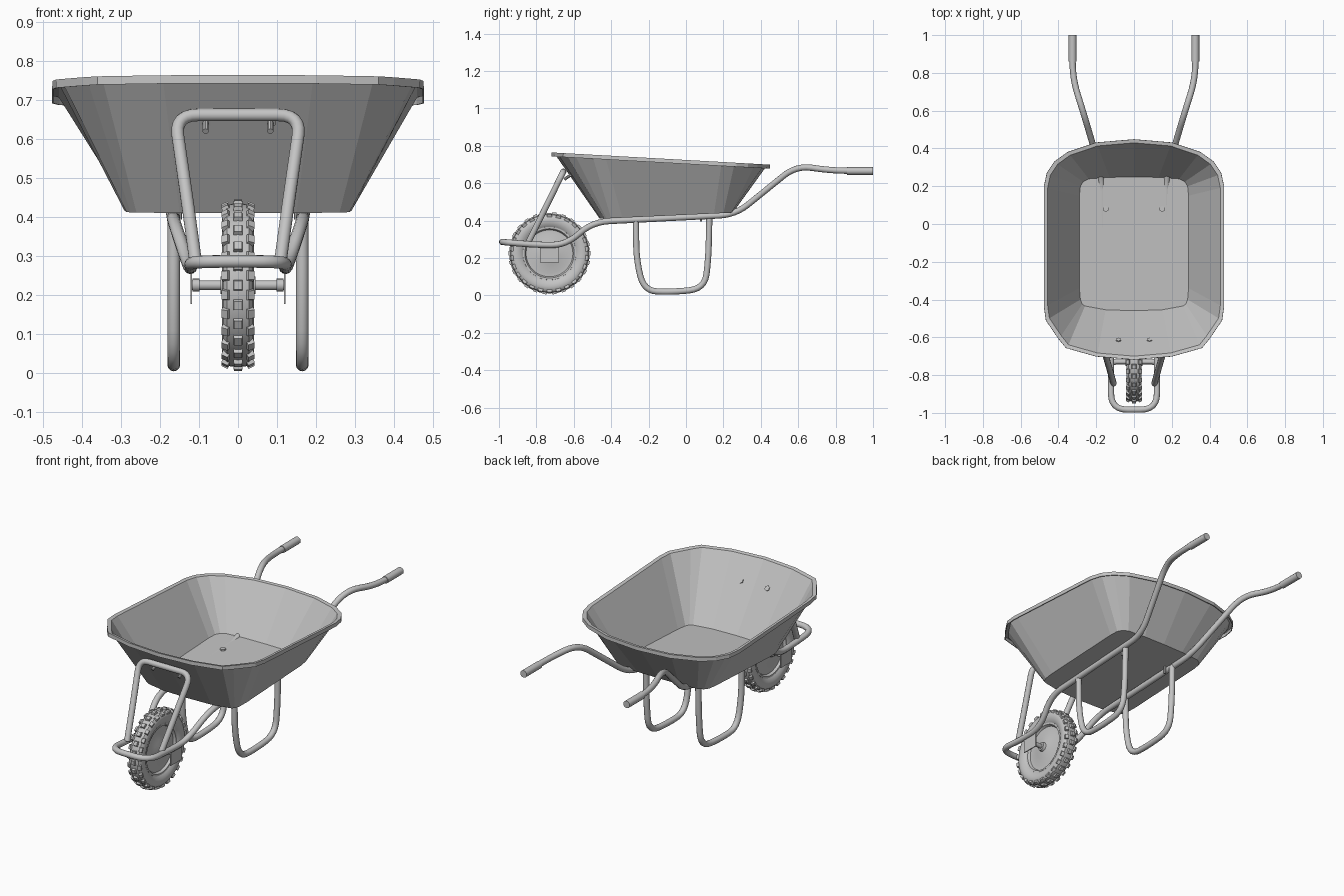
import bpy, bmesh, math
from mathutils import Vector, Matrix

cube = bpy.data.objects.get("Cube")
if cube:
    bpy.data.objects.remove(cube, do_unlink=True)

# One grey for the whole barrow
grey = bpy.data.materials.new("plain grey")
grey.use_nodes = True
GREY = (0.55, 0.55, 0.55, 1)
grey.diffuse_color = GREY
grey.node_tree.nodes["Principled BSDF"].inputs["Base Color"].default_value = GREY


def finish(obj, angle=None):
    obj.data.materials.clear()
    obj.data.materials.append(grey)
    bpy.ops.object.select_all(action="DESELECT")
    obj.select_set(True)
    bpy.context.view_layer.objects.active = obj
    if angle:
        bpy.ops.object.shade_smooth_by_angle(angle=math.radians(angle))
    return obj


def mesh_object(name, bm, angle=None):
    bmesh.ops.recalc_face_normals(bm, faces=bm.faces)
    mesh = bpy.data.meshes.new(name)
    bm.to_mesh(mesh)
    bm.free()
    obj = bpy.data.objects.new(name, mesh)
    bpy.context.collection.objects.link(obj)
    return finish(obj, angle)


def rounded(points, bend, steps=6):
    """Replace each inner corner of a path by a smooth bend."""
    pts = [Vector(p) for p in points]
    path = [pts[0]]
    for a, b, c in zip(pts, pts[1:], pts[2:]):
        p = b + (a - b).normalized() * min(bend, (a - b).length * 0.48)
        q = b + (c - b).normalized() * min(bend, (c - b).length * 0.48)
        for i in range(steps + 1):
            t = i / steps
            path.append(p * (1 - t) ** 2 + b * 2 * t * (1 - t) + q * t * t)
    return path + [pts[-1]]


def tube(name, points, radius=0.0165, bend=0.09):
    path = rounded(points, bend)
    curve = bpy.data.curves.new(name, "CURVE")
    curve.dimensions = "3D"
    curve.bevel_depth = radius
    curve.bevel_resolution = 4
    curve.use_fill_caps = True
    spline = curve.splines.new("POLY")
    spline.points.add(len(path) - 1)
    for sp, p in zip(spline.points, path):
        sp.co = (*p, 1)
    obj = bpy.data.objects.new(name, curve)
    bpy.context.collection.objects.link(obj)
    finish(obj)
    bpy.ops.object.convert(target="MESH")
    return finish(bpy.context.object, 40)


def mirrored(points):
    return points + [(-x, y, z) for x, y, z in reversed(points)]


def cylinder(name, centre, axis, radius, length, sides=16):
    bm = bmesh.new()
    turn = Vector(axis).to_track_quat("Z", "Y").to_matrix().to_4x4()
    bmesh.ops.create_cone(bm, cap_ends=True, segments=sides, radius1=radius, radius2=radius,
                          depth=length, matrix=Matrix.Translation(centre) @ turn)
    return mesh_object(name, bm, 35)


# Tray: floor, sloping walls and a turned-down lip, lofted between half outlines
RIM = [(0, -.717), (.2, -.70), (.36, -.655), (.40, -.605), (.465, -.51), (.475, -.44),
       (.475, .2), (.46, .27), (.42, .33), (.35, .38), (.2, .43), (0, .447)]
FLOOR = [(0, -.46), (.15, -.455), (.26, -.435), (.275, -.425), (.285, -.40), (.29, -.34),
         (.29, .15), (.285, .2), (.27, .225), (.24, .24), (.13, .248), (0, .25)]


def full(half):
    return half + [(-x, y) for x, y in half[-2:0:-1]]


def floor_z(y):
    return .433 + .046 * (y - .0)


def rim_z(y):
    return .763 - .056 * (y + .717)


MID_Y = -.135
rim, floor = full(RIM), full(FLOOR)
inner = [(x * .965, MID_Y + (y - MID_Y) * .972) for x, y in rim]
bm = bmesh.new()
loops = [[bm.verts.new((x, y, floor_z(y))) for x, y in floor],
         [bm.verts.new((x, y, rim_z(y) - .004)) for x, y in inner],
         [bm.verts.new((x, y, rim_z(y))) for x, y in rim],
         [bm.verts.new((x, y, rim_z(y) - .02)) for x, y in rim]]
bm.faces.new(loops[0])
n = len(rim)
for low, high in zip(loops, loops[1:]):
    for i in range(n):
        j = (i + 1) % n
        bm.faces.new((low[i], low[j], high[j], high[i]))
tray = mesh_object("tray", bm)
shell = tray.modifiers.new("sheet thickness", "SOLIDIFY")
shell.thickness = 0.004
shell.offset = 0

# Tubular frame: handles, side rails and front loop in one bent tube
tube("frame_rail", mirrored([(.325, .99, .665), (.325, .77, .668), (.268, .59, .695),
                             (.172, .265, .432), (.166, -.5, .393), (.125, -.64, .27),
                             (.12, -.8, .27), (.123, -.983, .286)]))
tube("front_brace", mirrored([(.108, -.845, .28), (.13, -.765, .44), (.162, -.656, .662)]), bend=.06)

for side, s in (("left", 1), ("right", -1)):
    tube(side + "_grip", [(s * .325, .86, .665), (s * .325, 1, .665)], .0205)
    tube(side + "_leg", [(s * .165, -.268, .405), (s * .165, -.265, .19), (s * .165, -.225, .025),
                         (s * .165, -.08, .018), (s * .165, .10, .035), (s * .165, .12, .2),
                         (s * .165, .125, .425)])
    # Axle bracket plate
    bm = bmesh.new()
    bmesh.ops.create_cube(bm, size=1, matrix=Matrix.Translation((s * .12, -.73, .222))
                          @ Matrix.Diagonal((.005, .1, .09, 1)))
    mesh_object(side + "_axle_bracket", bm)
    # Bolts through floor and front wall
    z = floor_z(.08)
    cylinder(side + "_floor_bolt", (s * .15, .08, z + .005), (0, 0, 1), .016, .01, 6)
    cylinder(side + "_floor_bolt_shank", (s * .15, .08, z - .02), (0, 0, 1), .006, .045, 10)
    wall = Vector((0, .81, .58))
    spot = Vector((s * .083, -.62, .642))
    cylinder(side + "_wall_bolt", spot + wall * .006, wall, .015, .012, 6)
    cylinder(side + "_wall_bolt_shank", spot - wall * .015, wall, .008, .045, 10)

# Wheel: lathed about the axle
HUB = Vector((0, -.73, .225))


def lathe(name, half, segments=48):
    profile = half + [(-x, r) for x, r in reversed(half) if x > 0]
    bm = bmesh.new()
    verts = [bm.verts.new((x, 0, r)) for x, r in profile]
    edges = [bm.edges.new(pair) for pair in zip(verts, verts[1:])]
    bmesh.ops.spin(bm, geom=verts + edges, cent=(0, 0, 0), axis=(1, 0, 0),
                   angle=math.tau, steps=segments)
    bmesh.ops.remove_doubles(bm, verts=bm.verts, dist=.0001)
    bmesh.ops.translate(bm, verts=bm.verts, vec=HUB)
    return mesh_object(name, bm, 35)


lathe("tyre", [(.024, .138), (.03, .146), (.038, .16), (.041, .178), (.038, .196), (.028, .207), (0, .211)])
lathe("wheel_disc", [(.045, .0), (.045, .022), (.03, .026), (.024, .06), (.014, .105),
                     (.014, .125), (.027, .132), (.028, .142), (.02, .146)])

# Tread blocks in three staggered rows
bm = bmesh.new()
COUNT = 26
for row, (x, width, radius, lean) in enumerate([(-.031, .022, .203, -.45), (0, .026, .211, 0),
                                                (.031, .022, .203, .45)]):
    for i in range(COUNT):
        a = math.tau * (i + .5 * (row % 2)) / COUNT
        place = (Matrix.Translation(HUB) @ Matrix.Rotation(a, 4, "X")
                 @ Matrix.Translation((x, 0, radius)) @ Matrix.Rotation(lean, 4, "Y"))
        made = bmesh.ops.create_cube(bm, size=1, matrix=place @ Matrix.Diagonal((width, .03, .018, 1)))
        # Taper the outer face of the block
        back = place.inverted()
        for v in made["verts"]:
            p = back @ v.co
            if p.z > 0:
                v.co = place @ Vector((p.x * .8, p.y * .75, p.z))
mesh_object("tyre_tread", bm)

# Axle with end collars
cylinder("axle", HUB, (1, 0, 0), .0125, .235)
for side, s in (("left", 1), ("right", -1)):
    cylinder(side + "_axle_collar", HUB + Vector((s * .108, 0, 0)), (1, 0, 0), .0165, .018)
